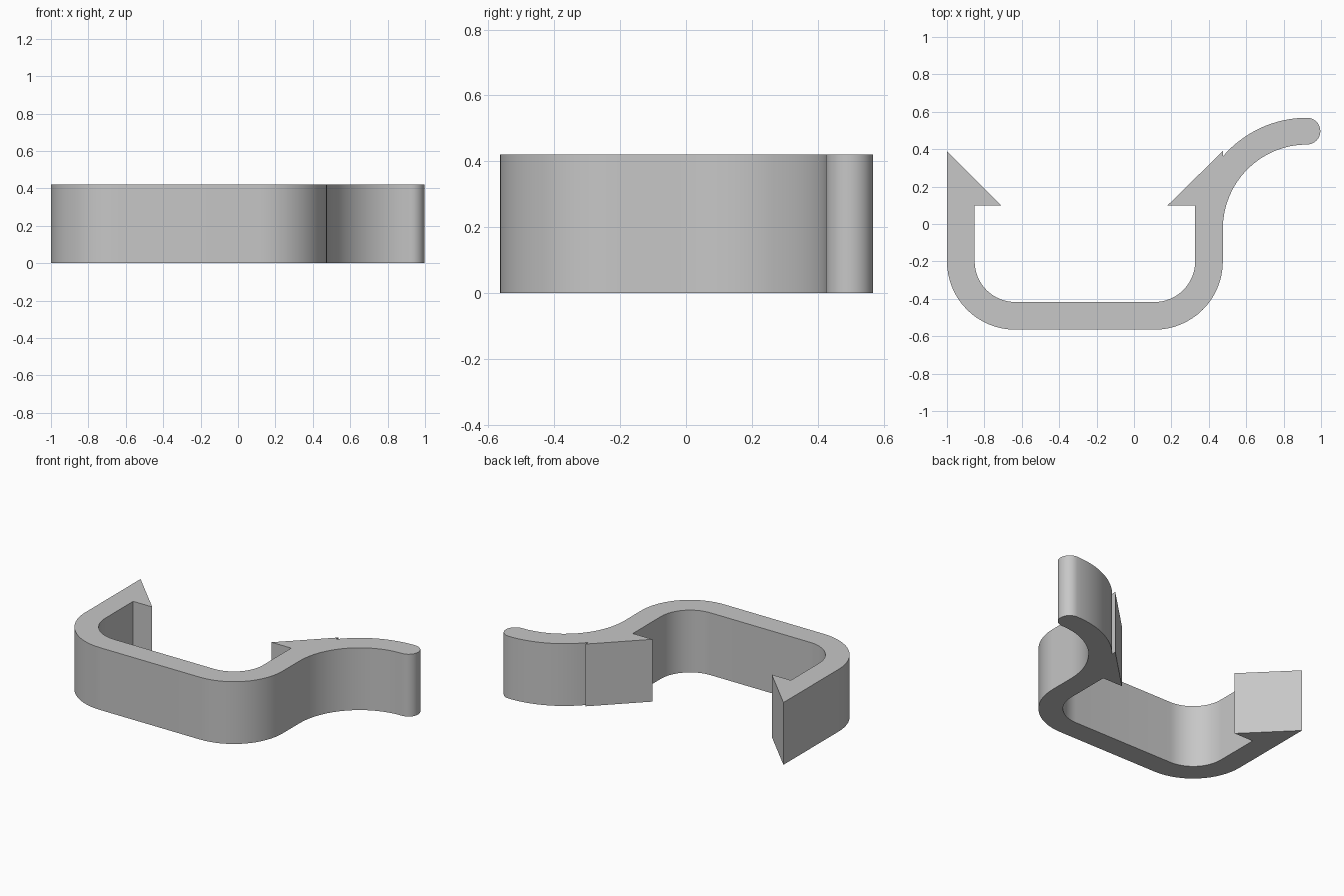
import bpy
import bmesh
from math import radians, cos, sin

cube = bpy.data.objects.get("Cube")
if cube:
    bpy.data.objects.remove(cube, do_unlink=True)

HEIGHT = 0.42
STEPS = 16

grey = bpy.data.materials.new("light_grey")
grey.use_nodes = True
colour = (0.57, 0.57, 0.57, 1)
grey.diffuse_color = colour
grey.node_tree.nodes["Principled BSDF"].inputs["Base Color"].default_value = colour


def arc(cx, cy, r, start, end):
    """Points along an arc, angles in degrees."""
    angles = [radians(start + (end - start) * i / STEPS) for i in range(STEPS + 1)]
    return [(cx + r * cos(a), cy + r * sin(a)) for a in angles]


# Clip dimensions: rounded corner centres, curved lever, rounded lever tip
LEFT, RIGHT, CORNER_Y = -0.635, 0.11, -0.2
OUTER, INNER = 0.365, 0.217
LEVER_X, LEVER_Y = 0.925, -0.025
LEVER_IN, LEVER_OUT = 0.45, 0.593
TIP = (LEVER_OUT - LEVER_IN) / 2

# Outline runs counter-clockwise from the left barb's point
outline = [(-1, 0.39)]
outline += arc(LEFT, CORNER_Y, OUTER, 180, 270)
outline += arc(RIGHT, CORNER_Y, OUTER, 270, 360)
# Lever: underside, rounded tip, top side
outline += arc(LEVER_X, LEVER_Y, LEVER_IN, 180, 90)
outline += arc(LEVER_X, LEVER_Y + LEVER_IN + TIP, TIP, -90, 90)[1:]
outline += arc(LEVER_X, LEVER_Y, LEVER_OUT, 90, 139.4)[1:]
# Right barb with its small notch
outline += [(0.475, 0.39), (0.18, 0.1), (0.327, 0.1)]
# Inner wall and left barb
outline += arc(RIGHT, CORNER_Y, INNER, 0, -90)
outline += arc(LEFT, CORNER_Y, INNER, 270, 180)
outline += [(-0.852, 0.1), (-0.71, 0.1)]

# Extrude the outline into the clip
bm = bmesh.new()
base = bm.faces.new([bm.verts.new((x, y, 0)) for x, y in outline])
result = bmesh.ops.extrude_face_region(bm, geom=[base], use_keep_orig=True)
top = [v for v in result["geom"] if isinstance(v, bmesh.types.BMVert)]
bmesh.ops.translate(bm, verts=top, vec=(0, 0, HEIGHT))
bmesh.ops.recalc_face_normals(bm, faces=bm.faces)

mesh = bpy.data.meshes.new("barbed_clip")
bm.to_mesh(mesh)
bm.free()
mesh.materials.append(grey)
clip = bpy.data.objects.new("barbed_clip", mesh)
bpy.context.collection.objects.link(clip)

# Smooth curves, crisp corners
bpy.ops.object.select_all(action="DESELECT")
clip.select_set(True)
bpy.context.view_layer.objects.active = clip
bpy.ops.object.shade_smooth_by_angle(angle=radians(30))
